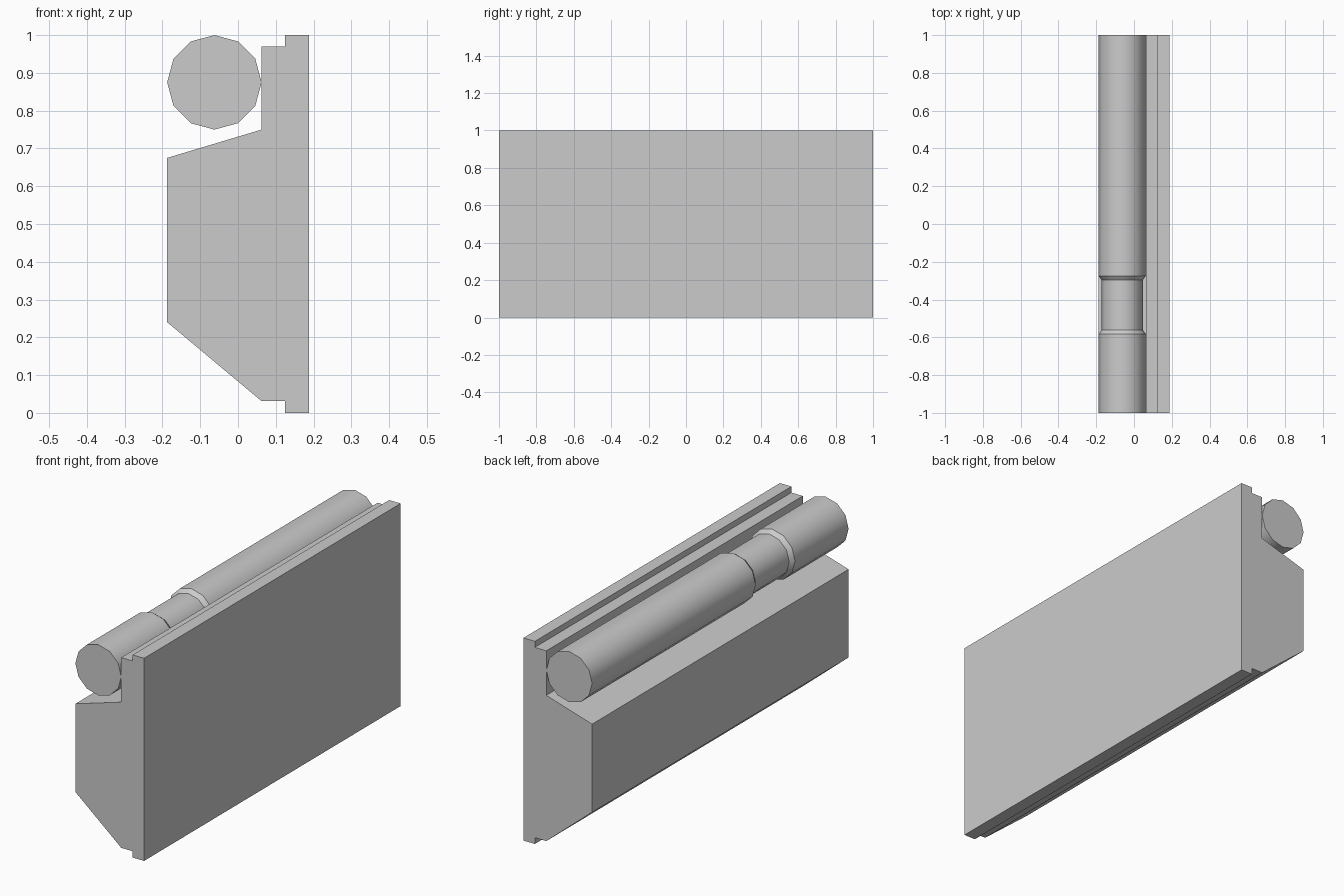
import bpy, bmesh, math

if "Cube" in bpy.data.objects:
    bpy.data.objects.remove(bpy.data.objects["Cube"])


def loft(name, rings):
    """Skin a list of equal-length closed rings and cap both ends."""
    bm = bmesh.new()
    loops = [[bm.verts.new(p) for p in ring] for ring in rings]
    for a, b in zip(loops, loops[1:]):
        n = len(a)
        for i in range(n):
            j = (i + 1) % n
            bm.faces.new((a[i], a[j], b[j], b[i]))
    bm.faces.new(loops[0])
    bm.faces.new(loops[-1])
    bmesh.ops.recalc_face_normals(bm, faces=bm.faces)
    mesh = bpy.data.meshes.new(name)
    bm.to_mesh(mesh)
    bm.free()
    obj = bpy.data.objects.new(name, mesh)
    bpy.context.collection.objects.link(obj)
    return obj


# Wall-mounted body: back plate with stepped edges and sloped housing
profile = [(0.1875, 0), (0.1875, 1), (0.125, 1), (0.125, 0.97),
           (0.0625, 0.97), (0.0625, 0.75), (-0.1875, 0.675),
           (-0.1875, 0.24), (0.0625, 0.031), (0.125, 0.031), (0.125, 0)]
loft("body", [[(x, y, z) for x, z in profile] for y in (-1, 1)])

# Twelve-sided roller with a chamfered narrow neck
SIDES, CX, CZ = 12, -0.0625, 0.875
R, NECK = 0.125, 0.109
stations = [(-1, R), (-0.582, R), (-0.56, NECK),
            (-0.297, NECK), (-0.275, R), (1, R)]
angles = [2 * math.pi * i / SIDES for i in range(SIDES)]
roller = loft("roller", [[(CX + r * math.cos(a), y, CZ + r * math.sin(a))
                          for a in angles] for y, r in stations])

# Smooth round sides, crisp neck and end edges
bpy.ops.object.select_all(action='DESELECT')
roller.select_set(True)
bpy.context.view_layer.objects.active = roller
bpy.ops.object.shade_smooth_by_angle(angle=math.radians(32))
